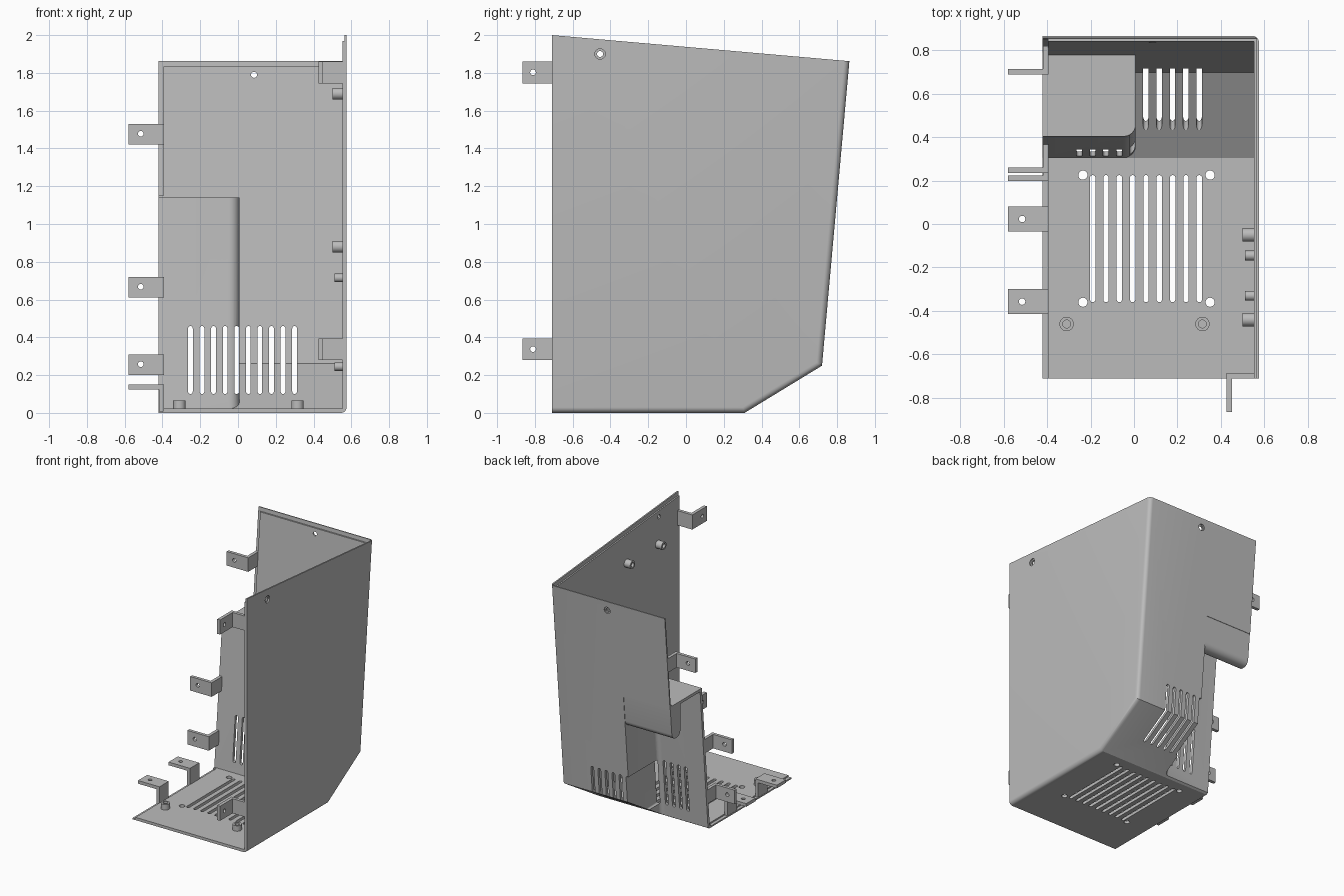
import bpy, bmesh, math
from mathutils import Vector

if "Cube" in bpy.data.objects:
    bpy.data.objects.remove(bpy.data.objects["Cube"])

grey = bpy.data.materials.new("grey plastic")
grey.diffuse_color = (0.5, 0.5, 0.5, 1)
grey.use_nodes = True
grey.node_tree.nodes["Principled BSDF"].inputs["Base Color"].default_value = grey.diffuse_color
T = 0.022  # wall thickness


def place(axis, u, v, w):
    """Point with w along axis and (u, v) on the other two axes in order."""
    return {"x": (w, u, v), "y": (u, w, v), "z": (u, v, w)}[axis]


def prisms(name, axis, a, b, outlines):
    """Straight extrusions of 2D outlines between a and b, in one object."""
    bm = bmesh.new()
    for pts in outlines:
        lo = [bm.verts.new(place(axis, u, v, a)) for u, v in pts]
        hi = [bm.verts.new(place(axis, u, v, b)) for u, v in pts]
        bm.faces.new(lo)
        bm.faces.new(hi)
        for i in range(len(pts)):
            j = (i + 1) % len(pts)
            bm.faces.new((lo[i], lo[j], hi[j], hi[i]))
    bmesh.ops.recalc_face_normals(bm, faces=bm.faces)
    me = bpy.data.meshes.new(name)
    bm.to_mesh(me)
    bm.free()
    me.materials.append(grey)
    ob = bpy.data.objects.new(name, me)
    bpy.context.collection.objects.link(ob)
    return ob


def rect(u0, u1, v0, v1):
    return [(u0, v0), (u1, v0), (u1, v1), (u0, v1)]


def circle(u, v, r, n=20):
    return [(u + r * math.cos(i * math.tau / n), v + r * math.sin(i * math.tau / n)) for i in range(n)]


def slot(u, v0, v1, r=0.0125, n=8):
    arc = [i * math.pi / n for i in range(n + 1)]
    return ([(u + r * math.cos(t), v1 - r + r * math.sin(t)) for t in arc]
            + [(u - r * math.cos(t), v0 + r - r * math.sin(t)) for t in arc])


def boolean(ob, other, op="DIFFERENCE"):
    mod = ob.modifiers.new("cut", "BOOLEAN")
    mod.operation, mod.solver, mod.object = op, "EXACT", other
    bpy.context.view_layer.objects.active = ob
    bpy.ops.object.modifier_apply(modifier=mod.name)
    bpy.data.objects.remove(other)


def round_edges(ob, test, r, seg=6):
    bm = bmesh.new()
    bm.from_mesh(ob.data)
    edges = [e for e in bm.edges if test(*[v.co for v in e.verts])]
    bmesh.ops.bevel(bm, geom=edges, offset=r, segments=seg, profile=0.5, affect="EDGES")
    bm.to_mesh(ob.data)
    bm.free()


def smooth(ob):
    bpy.ops.object.select_all(action="DESELECT")
    ob.select_set(True)
    bpy.context.view_layer.objects.active = ob
    bpy.ops.object.shade_smooth_by_angle(angle=math.radians(30))


def inner_profile(t, drop):
    """Side outline moved inward by t, open to the front, top lowered by drop."""
    s = math.hypot(0.41, 0.25)
    n = Vector((-0.25, 0.41)) / s
    k = (1 - n.y) / n.x              # mitre between floor and chamfer
    p1 = (0.31 + t * k, t)
    p2 = (0.72 - t, 0.25 + t * 0.5)
    p3 = (0.865 - t, 1.862 - drop)
    return p1, p2, p3


# outer body: side outline with rounded right-hand edges
outer = [(-0.71, 0), (0.31, 0), (0.72, 0.25), (0.865, 1.862), (-0.71, 2.0)]
body = prisms("housing", "x", -0.42, 0.575, [outer])
round_edges(body, lambda a, b: a.x > 0.57 and b.x > 0.57
            and not (a.y < -0.7 and b.y < -0.7) and not (a.z > 1.8 and b.z > 1.8), 0.03)

# cavity with the recess walls left standing
p1, p2, p3 = inner_profile(T, 0)
slope = (0.865 - 0.72) / (1.862 - 0.25)
cavity = prisms("cavity", "x", -1, 0.575 - T,
                [[(-1.2, T), p1, p2, (p3[0] + 0.5 * slope, 2.362), (-1.2, 2.362)]])


def recess(name, off, left):
    yz = [(0.303 + off - 0.0088, -0.1), (0.403 + off, 1.14 - off), (1.3, 1.14 - off), (1.3, -0.1)]
    ob = prisms(name, "x", left, 0.008 - off, [yz])
    round_edges(ob, lambda a, b: min(a.x, b.x) > -0.1 and max(a.y, b.y) < 0.6, 0.055 - off)
    return ob


boolean(cavity, recess("recess outside", 0, -1.5))
boolean(body, cavity)
boolean(body, recess("recess inside", T, -1.4))

# half-thickness rabbet along the top rim and the left edge
h = T / 2
q1, q2, q3 = inner_profile(h, 0)
boolean(body, prisms("top rabbet", "x", -1, 0.575 - h,
        [[(-1.2, 2.013), (q3[0], 1.832), (q3[0] + 0.03, 2.2), (-1.2, 2.3)]]))
boolean(body, prisms("left rabbet", "x", -1, -0.395,
        [[(-1.2, h), (0.29, h), (0.292 + 0.1, 1.15), (q2[0] + 0.9 * slope, 1.15), (q3[0], q3[1]),
          (q3[0] + 0.03, 2.2), (-1.2, 2.2)]]))

# ventilation slots in back and floor
pitch = 0.0613
boolean(body, prisms("back slots", "y", 0.2, 1.2,
        [slot(-0.252 + pitch * i, 0.10, 0.46) for i in range(10)]))
boolean(body, prisms("floor slots", "z", -0.1, 0.08,
        [slot(-0.19 + pitch * i, -0.36, 0.225) for i in range(9)]))
boolean(body, prisms("floor holes", "z", -0.1, 0.08,
        [circle(x, y, 0.021) for x in (-0.235, 0.35) for y in (-0.36, 0.225)]))

# screw holes with a wider outside step
boolean(body, prisms("side hole", "x", 0.4, 0.7, [circle(-0.455, 1.9, 0.016)]))
boolean(body, prisms("side hole step", "x", 0.564, 0.7, [circle(-0.455, 1.9, 0.028)]))
boolean(body, prisms("back hole", "y", 0.7, 1.0, [circle(0.085, 1.79, 0.016)]))
boolean(body, prisms("back hole step", "y", 0.848, 1.0, [circle(0.085, 1.79, 0.026)]))
smooth(body)

# rounded block hanging under the recess ceiling
block = prisms("recess_block", "x", -0.42, -0.014,
               [[(0.67, 1.13), (0.67, 0.87), (0.772, 0.87), (0.796, 1.13)]])
round_edges(block, lambda a, b: a.z < 0.9 and b.z < 0.9 and abs(a.x - b.x) > 0.1, 0.045)
smooth(block)


def bracket(name, axis, a, b, outline, hole_axis, hole):
    """L-shaped tab with a screw hole through its free leg."""
    ob = prisms(name, axis, a, b, [outline])
    boolean(ob, prisms("hole", hole_axis, -2, 3, [circle(*hole, 0.015)]))
    smooth(ob)


# left tabs on the back wall and recess wall: plate height, plate y, wall y
for i, (z, y, wall) in enumerate([(1.42, 0.688, 0.82), (0.61, 0.234, 0.365), (0.20, 0.198, 0.328)]):
    bracket(f"back_tab_{i + 1}", "z", z, z + 0.11,
            [(-0.58, y), (-0.393, y), (-0.393, wall), (-0.418, wall), (-0.418, y + 0.025), (-0.58, y + 0.025)],
            "y", (-0.515, z + 0.058))

# left tabs on the floor
for i, y in enumerate((-0.415, -0.035)):
    bracket(f"floor_tab_{i + 1}", "y", y, y + 0.115,
            [(-0.58, 0.125), (-0.418, 0.125), (-0.418, 0.008), (-0.393, 0.008), (-0.393, 0.15), (-0.58, 0.15)],
            "z", (-0.515, y + 0.058))

# front tabs on the right wall
for i, z in enumerate((0.28, 1.745)):
    bracket(f"front_tab_{i + 1}", "z", z, z + 0.115,
            [(0.425, -0.865), (0.45, -0.865), (0.45, -0.71), (0.56, -0.71), (0.56, -0.685), (0.425, -0.685)],
            "x", (-0.81, z + 0.058))


def bosses(name, axis, a, b, blind, centres, r):
    """Screw posts with a blind hole running from blind outward."""
    ob = prisms(name, axis, a, b, [circle(u, v, r, 24) for u, v in centres])
    boolean(ob, prisms("hole", axis, *blind, [circle(u, v, r * 0.55) for u, v in centres]))
    smooth(ob)


bosses("floor_posts", "z", 0.015, 0.065, (0.025, 0.2), [(-0.31, -0.46), (0.315, -0.46)], 0.033)
bosses("large_wall_posts", "x", 0.50, 0.56, (0.3, 0.55),
       [(y, z) for y in (-0.05, -0.44) for z in (0.88, 1.69)], 0.031)
bosses("small_wall_posts", "x", 0.51, 0.56, (0.3, 0.55),
       [(y, z) for y in (-0.145, -0.33) for z in (0.245, 0.715)], 0.022)
